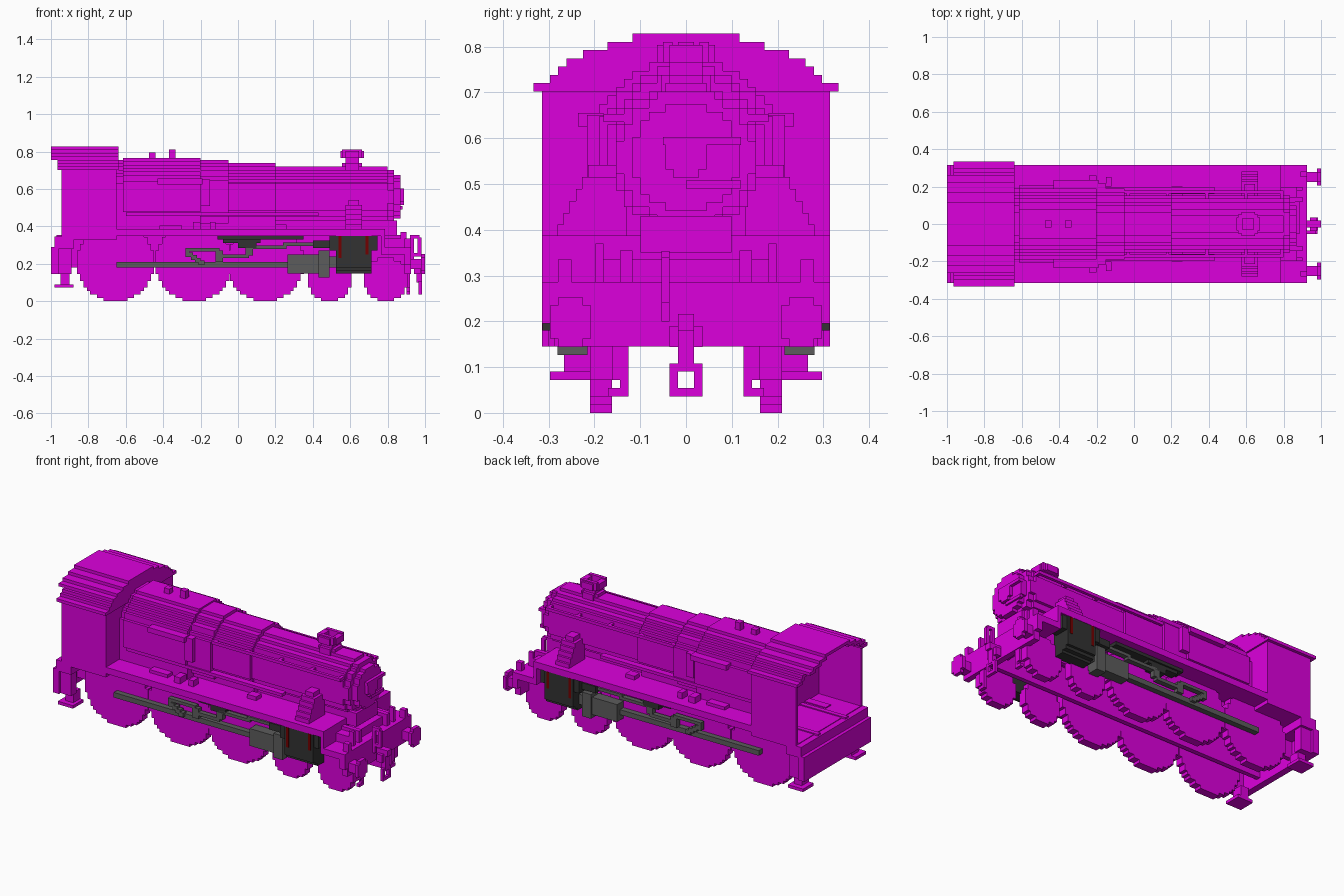
import bpy, bmesh, math

if "Cube" in bpy.data.objects:
    bpy.data.objects.remove(bpy.data.objects["Cube"], do_unlink=True)

V = 0.018  # size of one block step


def material(name, rgb):
    m = bpy.data.materials.new(name)
    m.use_nodes = True
    m.diffuse_color = (*rgb, 1)
    m.node_tree.nodes["Principled BSDF"].inputs["Base Color"].default_value = (*rgb, 1)
    return m


MAGENTA = material("magenta", (0.72, 0.0, 0.72))
CHARCOAL = material("charcoal", (0.032, 0.032, 0.032))
GREY = material("grey", (0.107, 0.107, 0.107))
RED = material("dark red", (0.17, 0.0, 0.0))


def finish(name, bm, mat):
    bmesh.ops.recalc_face_normals(bm, faces=bm.faces)
    me = bpy.data.meshes.new(name)
    bm.to_mesh(me)
    bm.free()
    me.materials.append(mat)
    ob = bpy.data.objects.new(name, me)
    bpy.context.collection.objects.link(ob)
    return ob


def part(name, boxes, mat=MAGENTA, pair=False):
    """One object from boxes (x0, x1, y0, y1, z0, z1), optionally mirrored in y."""
    bm = bmesh.new()
    for x0, x1, y0, y1, z0, z1 in boxes:
        spans = [(y0, y1), (-y1, -y0)] if pair else [(y0, y1)]
        for a, b in spans:
            vs = bmesh.ops.create_cube(bm, size=1)["verts"]
            for v in vs:
                v.co = ((x0 + x1) / 2 + v.co.x * (x1 - x0), (a + b) / 2 + v.co.y * (b - a),
                        (z0 + z1) / 2 + v.co.z * (z1 - z0))
    return finish(name, bm, mat)


def stepped(name, rows, lo, hi, axis="x", c=0, mat=MAGENTA):
    """Extrude a symmetric staircase outline; rows are (z0, z1, half width)."""
    right = [p for z0, z1, w in rows for p in ((w, z0), (w, z1))]
    outline = right + [(-w, z) for w, z in reversed(right)]
    bm = bmesh.new()
    place = (lambda u, z, t: (t, u + c, z)) if axis == "x" else (lambda u, z, t: (u + c, t, z))
    a = [bm.verts.new(place(u, z, lo)) for u, z in outline]
    b = [bm.verts.new(place(u, z, hi)) for u, z in outline]
    bm.faces.new(a)
    bm.faces.new(b)
    n = len(a)
    for i in range(n):
        bm.faces.new((a[i], a[(i + 1) % n], b[(i + 1) % n], b[i]))
    bmesh.ops.remove_doubles(bm, verts=bm.verts, dist=1e-5)
    return finish(name, bm, mat)


def disc_rows(r, zc, zmin=-9, zmax=9):
    n = round(2 * r / V)
    rows = []
    for i in range(n):
        z0 = zc - n * V / 2 + i * V
        d = z0 + V / 2 - zc
        w = (round(math.sqrt(max(r * r - d * d, 0)) / V - 0.5) + 0.5) * V
        z0, z1 = max(z0, zmin), min(z0 + V, zmax)
        if z1 - z0 > 0.002:
            rows.append((z0, z1, w))
    return rows


# Boiler barrel, tapering from firebox to smokebox
for name, x0, x1, r in [("firebox_rear_band", -0.65, -0.615, 0.197), ("firebox", -0.615, -0.2, 0.211),
                        ("boiler_rear", -0.2, -0.05, 0.198), ("boiler_middle", -0.05, 0.2, 0.18),
                        ("smokebox_barrel", 0.2, 0.8, 0.162), ("smokebox_rim", 0.8, 0.835, 0.147),
                        ("smokebox_door", 0.835, 0.87, 0.117), ("smokebox_door_centre", 0.87, 0.888, 0.045)]:
    stepped(name, disc_rows(r, 0.558, 0.385), x0, x1)
part("firebox_skirt", [(-0.65, -0.2, -0.189, 0.189, 0.385, 0.55),
                       (-0.2, 0.2, -0.135, 0.135, 0.385, 0.45)])
part("smokebox_saddle", [(0.2, 0.85, -0.099, 0.099, 0.35, 0.43)])
part("door_hinges", [(0.86, 0.888, -0.05, 0.12, 0.585, 0.603),
                     (0.86, 0.88, 0.0, 0.12, 0.49, 0.508)])

# Handrails, side pipes and fittings along the boiler
part("handrails", [(-0.05, 0.8, 0.162, 0.18, 0.635, 0.653)] +
     [(x, x + V, 0.13, 0.17, 0.635, 0.653) for x in (-0.04, 0.17, 0.38, 0.59, 0.78)], pair=True)
part("firebox_pipes", [(-0.43, -0.19, 0.18, 0.236, 0.625, 0.655),
                       (-0.2, -0.15, 0.18, 0.216, 0.51, 0.65)], pair=True)
part("lower_pipes", [(-0.6, 0.43, 0.16, 0.198, 0.455, 0.473)], pair=True)
part("safety_valves", [(-0.475, -0.44, -0.018, 0.018, 0.75, 0.795),
                       (-0.37, -0.335, -0.018, 0.018, 0.75, 0.81)])
part("steam_pipes", [(0.574 + (i == 5) * V, 0.664 - (i == 5) * V, 0.13, 0.281 - V * i * 0.75,
                      0.385 + 0.026 * i, 0.411 + 0.026 * i) for i in range(6)], pair=True)

# Chimney: stepped stem and open ring brim
part("chimney_stem", [(0.574, 0.646, -0.036, 0.036, 0.7, 0.77),
                      (0.556, 0.664, -0.036, 0.036, 0.7, 0.738),
                      (0.574, 0.646, -0.054, 0.054, 0.7, 0.738)])
ring = []
for s in (-1, 1):
    ring += [(0.574, 0.646, *sorted((s * 0.03, s * 0.063)), 0.765, 0.803),
             (*sorted((0.61 + s * 0.03, 0.61 + s * 0.063)), -0.036, 0.036, 0.765, 0.803),
             (0.556, 0.664, *sorted((s * 0.03, s * 0.05)), 0.765, 0.81)]
part("chimney_brim", ring)

# Cab with open back and stepped roof
part("cab_walls", [(-0.945, -0.65, 0.297, 0.315, 0.33, 0.705)], pair=True)
part("cab_front", [(-0.668, -0.65, -0.3, 0.3, 0.33, 0.705)])
part("cab_floor", [(-0.945, -0.65, -0.315, 0.315, 0.327, 0.349),
                   (-0.98, -0.88, -0.315, 0.315, 0.28, 0.345)])
half = [18.5, 16.5, 15.5, 14.5, 12.5, 9.5, 6.5]
roof = [(0.702 + i * V, 0.72 + i * V, w * V) for i, w in enumerate(half)]
stepped("roof_front_gable", roof, -0.668, -0.64)
shell = []
for i, (z0, z1, w) in enumerate(roof):
    inner = roof[i + 1][2] - V if i < 6 else 0
    shell.append((-0.965 if i < 3 else -1.0, -0.66, inner, w, z0, z1))
part("roof_shell", shell, pair=True)

# Running boards and small boxes on them
part("running_board", [(-0.65, 0.785, -0.315, 0.315, 0.349, 0.387)])
part("board_boxes", [(-0.24, -0.2, 0.2, 0.26, 0.38, 0.423), (-0.15, -0.12, 0.2, 0.25, 0.38, 0.423),
                     (0.2, 0.26, 0.15, 0.2, 0.38, 0.41), (-0.42, -0.3, 0.18, 0.235, 0.38, 0.405)], pair=True)

# Frames, beams and end platforms
part("main_frames", [(-0.97, 0.9, 0.117, 0.144, 0.18, 0.355)], pair=True)
part("rear_beam", [(-1.0, -0.96, -0.315, 0.315, 0.145, 0.29)])
part("rear_skirts", [(-0.965, -0.89, 0.25, 0.3, 0.145, 0.3)], pair=True)
part("rear_steps", [(-0.95, -0.9, 0.2, 0.266, 0.075, 0.15),
                    (-0.98, -0.88, 0.2, 0.297, 0.072, 0.09)], pair=True)
part("board_front_drop", [(0.765, 0.785, -0.315, 0.315, 0.25, 0.387)])
part("front_platform", [(0.785, 0.925, -0.315, 0.315, 0.25, 0.286),
                        (0.785, 0.87, -0.198, 0.198, 0.28, 0.335)])
part("front_beam", [(0.89, 0.925, -0.315, 0.315, 0.195, 0.28),
                    (0.89, 0.925, -0.288, 0.288, 0.145, 0.2)])
part("lamp_irons", [(0.89, 0.925, 0.25, 0.28, 0.28, 0.335),
                    (0.87, 0.9, 0.18, 0.198, 0.28, 0.37)], pair=True)
part("guard_irons", [(0.9, 0.92, 0.126, 0.162, 0.072, 0.16),
                     (0.9, 0.92, 0.126, 0.144, 0.036, 0.08),
                     (0.9, 0.92, 0.126, 0.17, 0.036, 0.054)], pair=True)
for side, y in (("left", 0.252), ("right", -0.252)):
    stepped("buffer_head_" + side, disc_rows(0.052, 0.198), 0.978, 1.0, c=y)
    part("buffer_stem_" + side, [(0.92, 0.98, y - 0.027, y + 0.027, 0.171, 0.225)])

# Front coupling and brake hose
part("coupling", [(0.92, 1.0, -0.018, 0.018, 0.18, 0.216), (0.955, 0.985, -0.018, 0.018, 0.1, 0.2),
                  (0.94, 0.975, -0.036, 0.036, 0.144, 0.19),
                  (0.965, 0.983, -0.036, -0.018, 0.036, 0.108), (0.965, 0.983, 0.018, 0.036, 0.036, 0.108),
                  (0.965, 0.983, -0.03, 0.03, 0.036, 0.054), (0.965, 0.983, -0.03, 0.03, 0.09, 0.108)])
part("brake_hose", [(0.92, 0.94, -0.054, -0.036, 0.2, 0.35), (0.92, 0.97, -0.054, -0.036, 0.335, 0.353),
                    (0.96, 0.98, -0.054, -0.036, 0.24, 0.34), (0.92, 0.97, -0.054, -0.036, 0.24, 0.258)])

# Wheels
wheels = [("driving_wheel_rear", -0.655, 0.207), ("driving_wheel_middle", -0.235, 0.207),
          ("driving_wheel_front", 0.145, 0.207), ("bogie_wheel_rear", 0.49, 0.117),
          ("bogie_wheel_front", 0.79, 0.117)]
for name, x, r in wheels:
    for side, s in (("left", 1), ("right", -1)):
        rows = disc_rows(r, round(2 * r / V) * V / 2, 0, 0.355)
        stepped(name + "_" + side, rows, s * 0.162, s * 0.21, "y", x)

# Cylinders with upper valve chests and thin red bands
part("cylinders", [(0.525, 0.715, 0.2, 0.27, 0.147, 0.18), (0.525, 0.715, 0.2, 0.297, 0.162, 0.18),
                   (0.525, 0.715, 0.2, 0.313, 0.18, 0.35)], CHARCOAL, True)
part("valve_chests", [(0.49, 0.745, 0.22, 0.306, 0.27, 0.35),
                      (0.4, 0.5, 0.22, 0.28, 0.285, 0.325)], CHARCOAL, True)
part("cylinder_bands", [(0.538, 0.554, 0.25, 0.315, 0.23, 0.348),
                        (0.683, 0.699, 0.25, 0.315, 0.25, 0.348)], RED, True)
part("valve_links", [(-0.11, 0.35, 0.21, 0.27, 0.33, 0.35), (-0.08, 0.12, 0.21, 0.26, 0.312, 0.332),
                     (0.0, 0.1, 0.21, 0.26, 0.285, 0.315)], CHARCOAL, True)

# Rods, crossheads and motion
part("coupling_rods", [(-0.65, 0.3, 0.205, 0.243, 0.18, 0.21)], GREY, True)
part("crossheads", [(0.265, 0.49, 0.205, 0.27, 0.147, 0.25), (0.48, 0.53, 0.21, 0.26, 0.18, 0.24),
                    (0.43, 0.49, 0.215, 0.281, 0.126, 0.27)], GREY, True)
rods = [(-0.28, -0.1, 0.23, 0.26, 0.265, 0.283), (-0.28, -0.26, 0.23, 0.26, 0.235, 0.283),
        (-0.1, 0.06, 0.23, 0.26, 0.23, 0.25), (0.04, 0.08, 0.23, 0.26, 0.245, 0.29),
        (0.06, 0.26, 0.23, 0.26, 0.28, 0.298), (0.24, 0.53, 0.23, 0.26, 0.295, 0.313),
        (-0.12, -0.08, 0.23, 0.26, 0.21, 0.27)]
rods += [(-0.27 + 0.02 * i, -0.24 + 0.02 * i, 0.23, 0.26, 0.235 - 0.014 * i, 0.26 - 0.014 * i) for i in range(4)]
part("valve_rods", rods, GREY, True)
